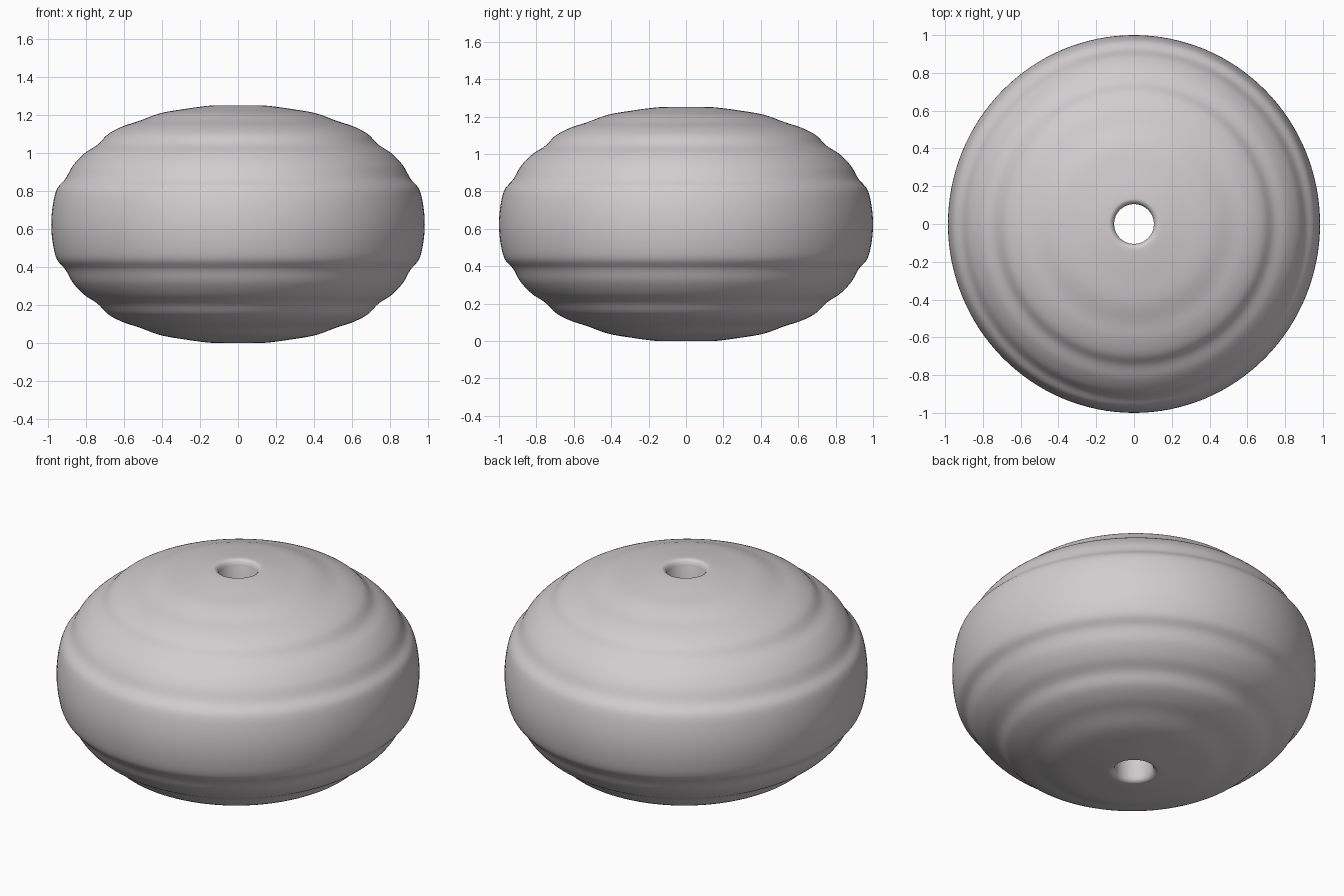
import bpy, bmesh, math
from mathutils import Vector

cube = bpy.data.objects.get("Cube")
if cube:
    bpy.data.objects.remove(cube, do_unlink=True)

MID = 0.625
SEGMENTS = 128
STEPS = 6

# Upper half of the rippled profile: radius, height above the middle
upper = [(0.985, 0.0), (0.977, 0.1), (0.955, 0.185), (0.91, 0.24), (0.87, 0.31),
         (0.81, 0.373), (0.74, 0.42), (0.685, 0.475), (0.61, 0.515), (0.52, 0.545),
         (0.41, 0.585), (0.28, 0.608), (0.15, 0.625), (0.118, 0.62), (0.105, 0.6)]
points = [Vector((r, 0, MID - h)) for r, h in reversed(upper[1:])]
points += [Vector((r, 0, MID + h)) for r, h in upper]


def smooth_path(pts):
    """Catmull-Rom curve through the points."""
    path = []
    for i in range(len(pts) - 1):
        a, b, c, d = (pts[min(max(i + k, 0), len(pts) - 1)] for k in (-1, 0, 1, 2))
        for s in range(STEPS):
            t = s / STEPS
            path.append(0.5 * (2 * b + (c - a) * t + (2 * a - 5 * b + 4 * c - d) * t ** 2
                               + (3 * b - a - 3 * c + d) * t ** 3))
    return path + [pts[-1]]


# Bead body with its bore, spun around the vertical axis
bm = bmesh.new()
ring = [bm.verts.new(p) for p in smooth_path(points)]
edges = [bm.edges.new((a, b)) for a, b in zip(ring, ring[1:] + ring[:1])]
bmesh.ops.spin(bm, geom=ring + edges, cent=(0, 0, 0), axis=(0, 0, 1),
               angle=math.tau, steps=SEGMENTS, use_merge=True)
bmesh.ops.remove_doubles(bm, verts=bm.verts, dist=0.0001)
bmesh.ops.recalc_face_normals(bm, faces=bm.faces)

# Slightly oval outline, leaving the bore round
for v in bm.verts:
    if math.hypot(v.co.x, v.co.y) > 0.2:
        v.co.y *= 1.0 / 0.985

mesh = bpy.data.meshes.new("bead_body")
bm.to_mesh(mesh)
bm.free()
bead = bpy.data.objects.new("bead_body", mesh)
bpy.context.collection.objects.link(bead)

# Pale warm grey material
mat = bpy.data.materials.new("pale_grey")
mat.use_nodes = True
colour = (0.64, 0.61, 0.62, 1)
mat.diffuse_color = colour
mat.node_tree.nodes["Principled BSDF"].inputs["Base Color"].default_value = colour
mesh.materials.append(mat)

bpy.context.view_layer.objects.active = bead
bead.select_set(True)
bpy.ops.object.shade_smooth_by_angle(angle=math.radians(45))
